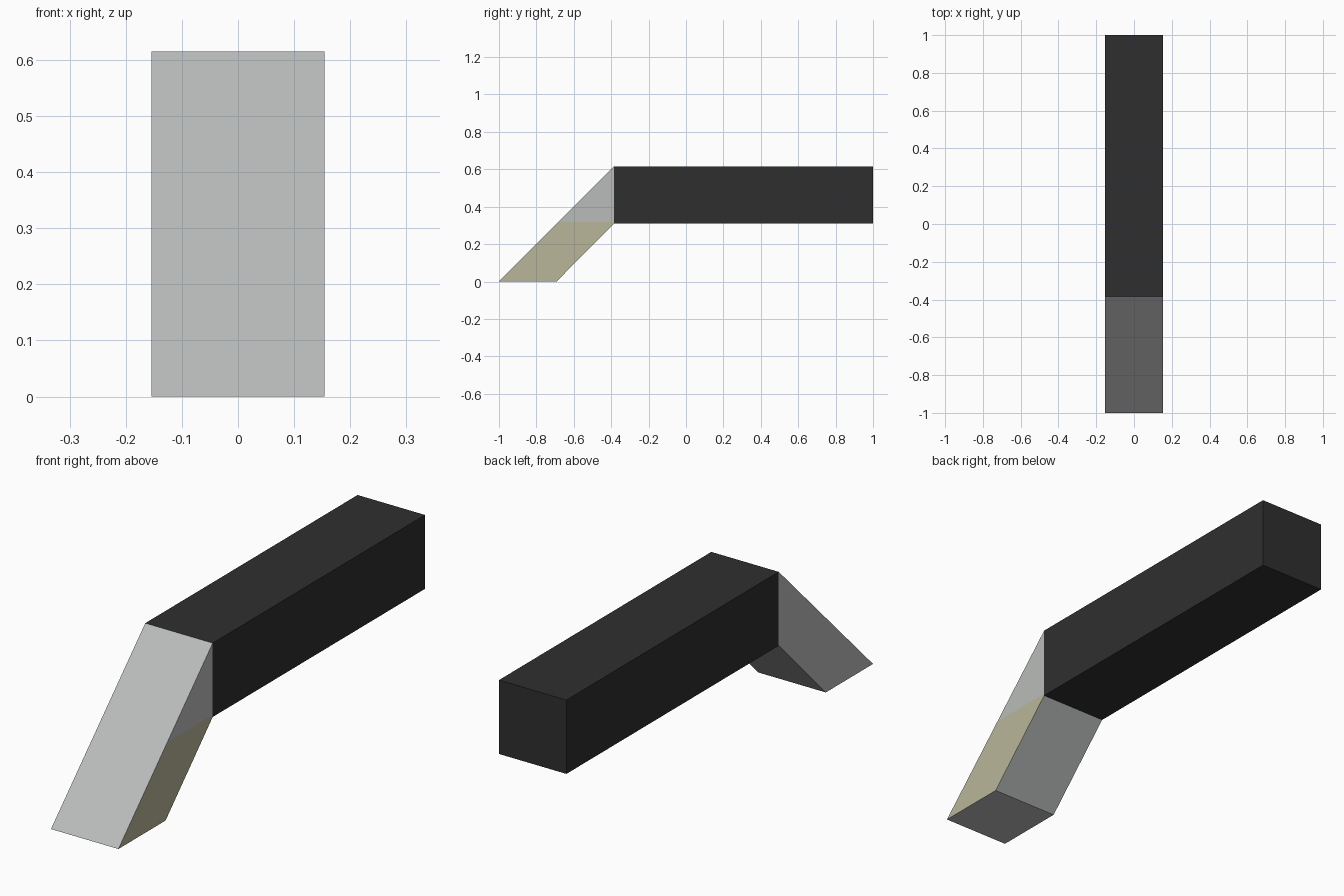
import bpy, bmesh

if "Cube" in bpy.data.objects:
    bpy.data.objects.remove(bpy.data.objects["Cube"])

HALF = 0.154      # half width of both parts
JOINT = -0.385    # y where the arm meets the sloped leg
LOW, TOP = 0.31, 0.615


def material(name, rgb):
    m = bpy.data.materials.new(name)
    m.diffuse_color = (*rgb, 1)
    m.use_nodes = True
    m.node_tree.nodes["Principled BSDF"].inputs["Base Color"].default_value = m.diffuse_color
    return m


dark = material("charcoal", (0.028, 0.028, 0.028))
grey = material("light grey", (0.49, 0.505, 0.495))
khaki = material("khaki", (0.49, 0.47, 0.325))


def extrude_profile(name, profile, mats, split_z=None):
    """Extrude a (y, z) profile across x, dropping the hidden joint face."""
    bm = bmesh.new()
    face = bm.faces.new([bm.verts.new((-HALF, y, z)) for y, z in profile])
    ext = bmesh.ops.extrude_face_region(bm, geom=[face], use_keep_orig=True)
    moved = [v for v in ext["geom"] if isinstance(v, bmesh.types.BMVert)]
    bmesh.ops.translate(bm, verts=moved, vec=(2 * HALF, 0, 0))
    bmesh.ops.recalc_face_normals(bm, faces=bm.faces)
    joint = [f for f in bm.faces if all(abs(v.co.y - JOINT) < 1e-4 for v in f.verts)]
    bmesh.ops.delete(bm, geom=joint, context="FACES_ONLY")
    if split_z is not None:
        # lower part of the right side gets the second colour
        side = [f for f in bm.faces if f.normal.x > 0.9]
        geom = side + list({e for f in side for e in f.edges}) + list({v for f in side for v in f.verts})
        bmesh.ops.bisect_plane(bm, geom=geom, plane_co=(0, 0, split_z), plane_no=(0, 0, 1))
        for f in bm.faces:
            if f.normal.x > 0.9 and f.calc_center_median().z < split_z:
                f.material_index = 1
    me = bpy.data.meshes.new(name)
    bm.to_mesh(me)
    bm.free()
    for m in mats:
        me.materials.append(m)
    ob = bpy.data.objects.new(name, me)
    bpy.context.collection.objects.link(ob)
    return ob


# long horizontal bar
extrude_profile("arm", [(JOINT, LOW), (1, LOW), (1, TOP), (JOINT, TOP)], [dark])

# sloped front leg, with a khaki lower panel on its right side
extrude_profile("sloped_leg", [(-1, 0), (-0.692, 0), (JOINT, LOW), (JOINT, TOP)],
                [grey, khaki], split_z=0.319)
